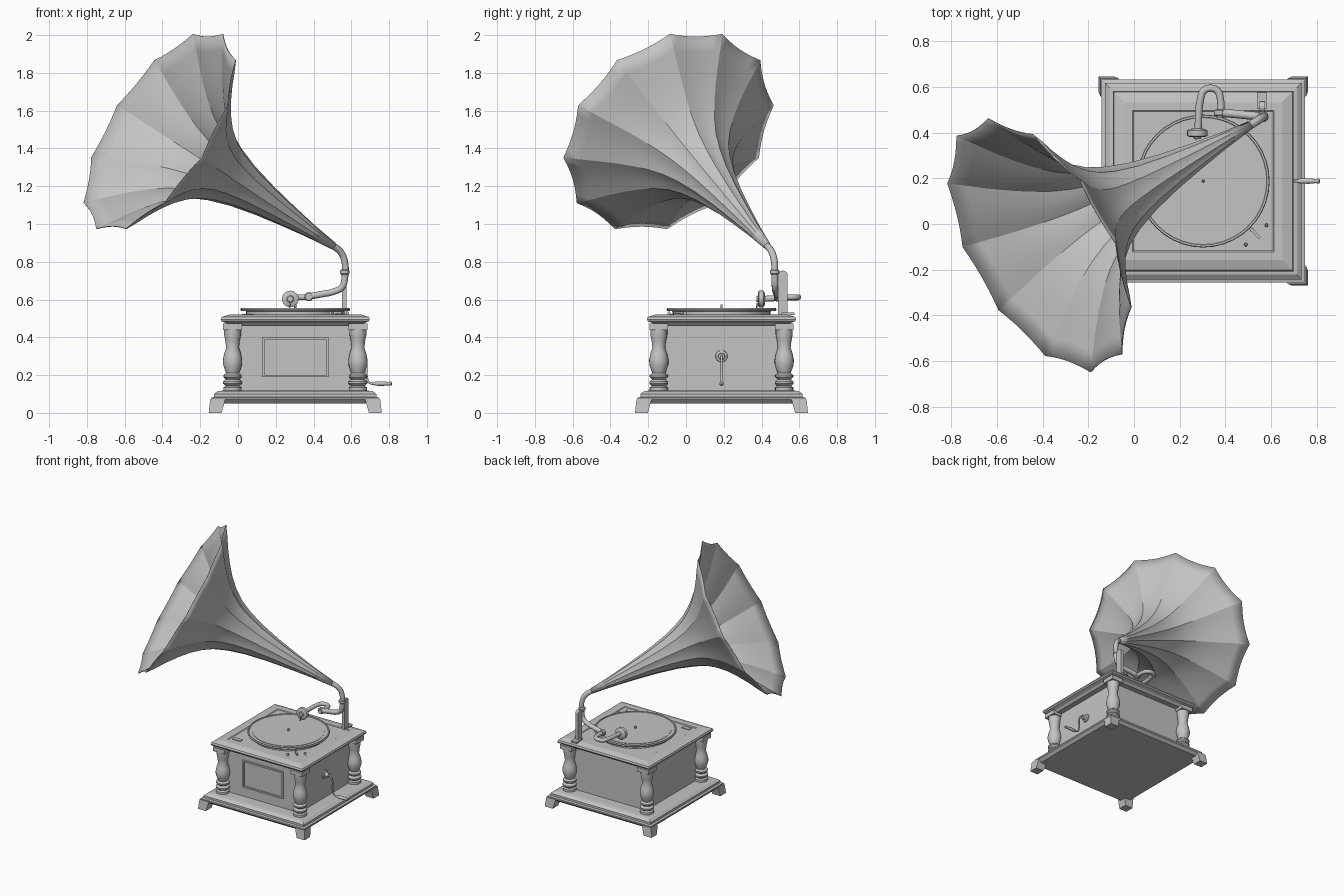
import bpy, bmesh, math
from mathutils import Vector, Matrix

cube = bpy.data.objects.get("Cube")
if cube:
    bpy.data.objects.remove(cube)

# One plain grey for everything
grey = bpy.data.materials.new("plain_grey")
grey.use_nodes = True
COLOUR = (0.55, 0.55, 0.55, 1)
grey.diffuse_color = COLOUR
grey.node_tree.nodes["Principled BSDF"].inputs["Base Color"].default_value = COLOUR

CX, CY = 0.303, 0.188          # middle of the cabinet
CORNERS = [(i, j) for i in (-1, 1) for j in (-1, 1)]


def finish(name, bm, smooth=35):
    bmesh.ops.recalc_face_normals(bm, faces=bm.faces)
    mesh = bpy.data.meshes.new(name)
    bm.to_mesh(mesh)
    bm.free()
    mesh.materials.append(grey)
    obj = bpy.data.objects.new(name, mesh)
    bpy.context.collection.objects.link(obj)
    if smooth:
        bpy.ops.object.select_all(action='DESELECT')
        obj.select_set(True)
        bpy.context.view_layer.objects.active = obj
        bpy.ops.object.shade_smooth_by_angle(angle=math.radians(smooth))
    return obj


def lathe(name, profile, centre, axis=(0, 0, 1), sides=24, smooth=35):
    """Turn (radius, height) pairs around an axis and cap both ends."""
    bm = bmesh.new()
    turn = Vector((0, 0, 1)).rotation_difference(Vector(axis)).to_matrix()
    square = sides == 4
    rings = []
    for r, h in profile:
        r *= math.sqrt(2) if square else 1
        ring = []
        for k in range(sides):
            a = 2 * math.pi * (k + 0.5 * square) / sides
            p = Vector((r * math.cos(a), r * math.sin(a), h))
            ring.append(bm.verts.new(turn @ p + Vector(centre)))
        rings.append(ring)
    for low, high in zip(rings, rings[1:]):
        for k in range(sides):
            n = (k + 1) % sides
            bm.faces.new((low[k], low[n], high[n], high[k]))
    bm.faces.new(rings[0])
    bm.faces.new(rings[-1])
    return finish(name, bm, smooth)


def square_stack(name, profile, x=CX, y=CY):
    """Stack of square sections given as (half width, z)."""
    return lathe(name, profile, (x, y, 0), sides=4, smooth=0)


def box(name, centre, size):
    bm = bmesh.new()
    bmesh.ops.create_cube(bm, size=1, matrix=Matrix.LocRotScale(centre, None, size))
    return finish(name, bm, 0)


def tube(name, points, radius):
    """Round pipe following a smooth curve through the points."""
    curve = bpy.data.curves.new(name, 'CURVE')
    curve.dimensions = '3D'
    curve.bevel_depth = radius
    curve.bevel_resolution = 3
    curve.resolution_u = 5
    curve.use_fill_caps = True
    spline = curve.splines.new('BEZIER')
    spline.bezier_points.add(len(points) - 1)
    for bez, p in zip(spline.bezier_points, points):
        bez.co = p
        bez.handle_left_type = bez.handle_right_type = 'AUTO'
    temp = bpy.data.objects.new(name + "_path", curve)
    bpy.context.collection.objects.link(temp)
    bpy.context.view_layer.update()
    mesh = bpy.data.meshes.new_from_object(
        temp.evaluated_get(bpy.context.evaluated_depsgraph_get()))
    bm = bmesh.new()
    bm.from_mesh(mesh)
    bpy.data.objects.remove(temp)
    bpy.data.meshes.remove(mesh)
    return finish(name, bm, 40)


# Cabinet: plinth, body and moulded lid
square_stack("plinth", [(0.425, 0.05), (0.445, 0.07), (0.445, 0.08), (0.43, 0.084),
                        (0.43, 0.1), (0.41, 0.115), (0.385, 0.118)])
square_stack("cabinet_body", [(0.31, 0.11), (0.31, 0.47)])
square_stack("cabinet_lid", [(0.35, 0.46), (0.365, 0.475), (0.39, 0.485), (0.395, 0.495),
                             (0.39, 0.508), (0.345, 0.522), (0.31, 0.522), (0.305, 0.518)])

# Feet and turned corner columns
COLUMN = [(0.048, 0.115), (0.048, 0.135), (0.036, 0.142), (0.05, 0.155), (0.05, 0.165),
          (0.036, 0.178), (0.048, 0.19), (0.048, 0.2), (0.034, 0.21), (0.04, 0.225),
          (0.05, 0.255), (0.051, 0.28), (0.044, 0.315), (0.034, 0.345), (0.038, 0.38),
          (0.045, 0.415), (0.045, 0.44)]
for n, (i, j) in enumerate(CORNERS, 1):
    bm = bmesh.new()
    bmesh.ops.create_cube(bm, size=1)
    for v in bm.verts:
        top = v.co.z > 0
        inner, outer = (0.37, 0.45) if top else (0.39, 0.458)
        v.co = (CX + i * (outer if v.co.x * i > 0 else inner),
                CY + j * (outer if v.co.y * j > 0 else inner), 0.072 if top else 0)
    finish(f"foot_{n}", bm, 0)
    x, y = CX + i * 0.332, CY + j * 0.332
    lathe(f"column_{n}", COLUMN, (x, y, 0), sides=20)
    square_stack(f"column_cap_{n}", [(0.05, 0.44), (0.05, 0.472)], x, y)

# Moulded frame on the front panel
front = CY - 0.31
for side in (-1, 1):
    box(f"frame_rail_{side}", (CX, front, 0.295 + side * 0.1), (0.35, 0.016, 0.012))
    box(f"frame_stile_{side}", (CX + side * 0.169, front, 0.295), (0.012, 0.016, 0.2))

# Turntable
lathe("platter", [(0.26, 0.515), (0.26, 0.538), (0.288, 0.54), (0.291, 0.547),
                  (0.288, 0.555), (0.28, 0.555), (0.278, 0.55)], (CX, CY, 0), sides=40)
lathe("record", [(0.255, 0.545), (0.255, 0.553)], (CX, CY, 0), sides=40)
lathe("spindle", [(0.006, 0.55), (0.006, 0.57), (0.003, 0.575)], (CX, CY, 0), sides=10)

# Small controls on the lid
box("lid_plate", (0.053, -0.08, 0.52), (0.065, 0.03, 0.008))
lever = box("brake_lever", (0, 0, 0), (0.06, 0.012, 0.012))
lever.location = (0.53, -0.04, 0.53)
lever.rotation_euler.z = math.radians(-45)
for n, (x, y) in enumerate([(0.49, -0.09), (0.58, -0.005), (0.515, -0.025)], 1):
    lathe(f"lid_knob_{n}", [(0.008, 0.515), (0.008, 0.53), (0.004, 0.536)], (x, y, 0), sides=10)

# Crank on the left side
lathe("crank_bearing", [(0.032, 0), (0.03, 0.01), (0.018, 0.014), (0.016, 0.04)],
      (CX + 0.308, CY, 0.3), (1, 0, 0))
tube("crank_arm", [(x, CY, z) for x, z in [(0.62, 0.3), (0.662, 0.298), (0.678, 0.27),
     (0.682, 0.19), (0.695, 0.16), (0.74, 0.155)]], 0.006)
lathe("crank_handle", [(0.006, 0), (0.011, 0.012), (0.012, 0.05), (0.009, 0.08), (0.011, 0.095),
                       (0.005, 0.1)], (0.715, CY, 0.155), (1, 0, 0), sides=12)

# Bracket holding the pipe
box("bracket_post", (0.562, 0.513, 0.625), (0.024, 0.05, 0.22))
lathe("bracket_top", [(0.025, -0.012), (0.025, 0.012)], (0.562, 0.513, 0.728), (1, 0, 0))
box("bracket_foot", (0.56, 0.54, 0.525), (0.045, 0.07, 0.014))
lathe("pipe_collar", [(0.018, 0.73), (0.024, 0.737), (0.024, 0.753), (0.018, 0.76)],
      (0.565, 0.47, 0))

# Neck pipe, tone arm and sound box
tube("neck_pipe", [(0.5, 0.427, 0.888), (0.545, 0.455, 0.85), (0.565, 0.468, 0.8),
                   (0.566, 0.47, 0.72), (0.55, 0.472, 0.665), (0.51, 0.475, 0.643),
                   (0.44, 0.482, 0.628), (0.37, 0.487, 0.615)], 0.018)
lathe("arm_joint", [(0.019, -0.015), (0.024, -0.01), (0.024, 0.01), (0.019, 0.015)],
      (0.375, 0.487, 0.615), (0, 1, 0))
tube("tone_arm", [(0.378, 0.465, 0.613), (0.378, 0.55, 0.612), (0.365, 0.583, 0.612),
                  (0.335, 0.594, 0.612), (0.305, 0.583, 0.611), (0.292, 0.55, 0.61),
                  (0.28, 0.41, 0.604)], 0.016)
lathe("sound_box", [(0.034, 0), (0.044, 0.005), (0.044, 0.028), (0.036, 0.034), (0.02, 0.038)],
      (0.277, 0.381, 0.603), (0, 1, 0))
lathe("sound_box_hub", [(0.015, -0.008), (0.02, 0.004)], (0.277, 0.381, 0.603), (0, 1, 0))
tube("needle", [(0.277, 0.378, 0.58), (0.272, 0.374, 0.553)], 0.004)

# Horn: twelve scalloped petals flaring along a straight axis
MOUTH = Vector((-0.415, -0.093, 1.49))
across = Vector((-0.405, 0.273, -0.38)).normalized()
axis = Vector((0.754, 0.429, -0.497)).normalized()
up = axis.cross(across).normalized()
FLARE = [(0, 0.615), (0.05, 0.545), (0.1, 0.47), (0.16, 0.39), (0.22, 0.32), (0.29, 0.255),
         (0.37, 0.2), (0.46, 0.16), (0.58, 0.122), (0.74, 0.087), (0.9, 0.06),
         (1.06, 0.036), (1.22, 0.018)]
PETALS, STEPS = 12, 6
total = PETALS * STEPS
bm = bmesh.new()
rings = []
for depth, radius in FLARE:
    ring = []
    for k in range(total):
        u = (k % STEPS) / STEPS
        a = 2 * math.pi * k / total
        # straight chord between ridges, pushed in a little at mid petal
        chord = math.cos(math.pi / PETALS) / math.cos(2 * math.pi / PETALS * (u - 0.5))
        r = radius * (chord - 0.1 * u * (1 - u))
        ring.append(bm.verts.new(MOUTH + axis * depth
                                 + r * (across * math.cos(a) + up * math.sin(a))))
    rings.append(ring)
for outer, inner in zip(rings, rings[1:]):
    for k in range(total):
        n = (k + 1) % total
        bm.faces.new((outer[k], outer[n], inner[n], inner[k]))
horn = finish("horn", bm, 25)
shell = horn.modifiers.new("thickness", 'SOLIDIFY')
shell.thickness = 0.004
shell.offset = 0
